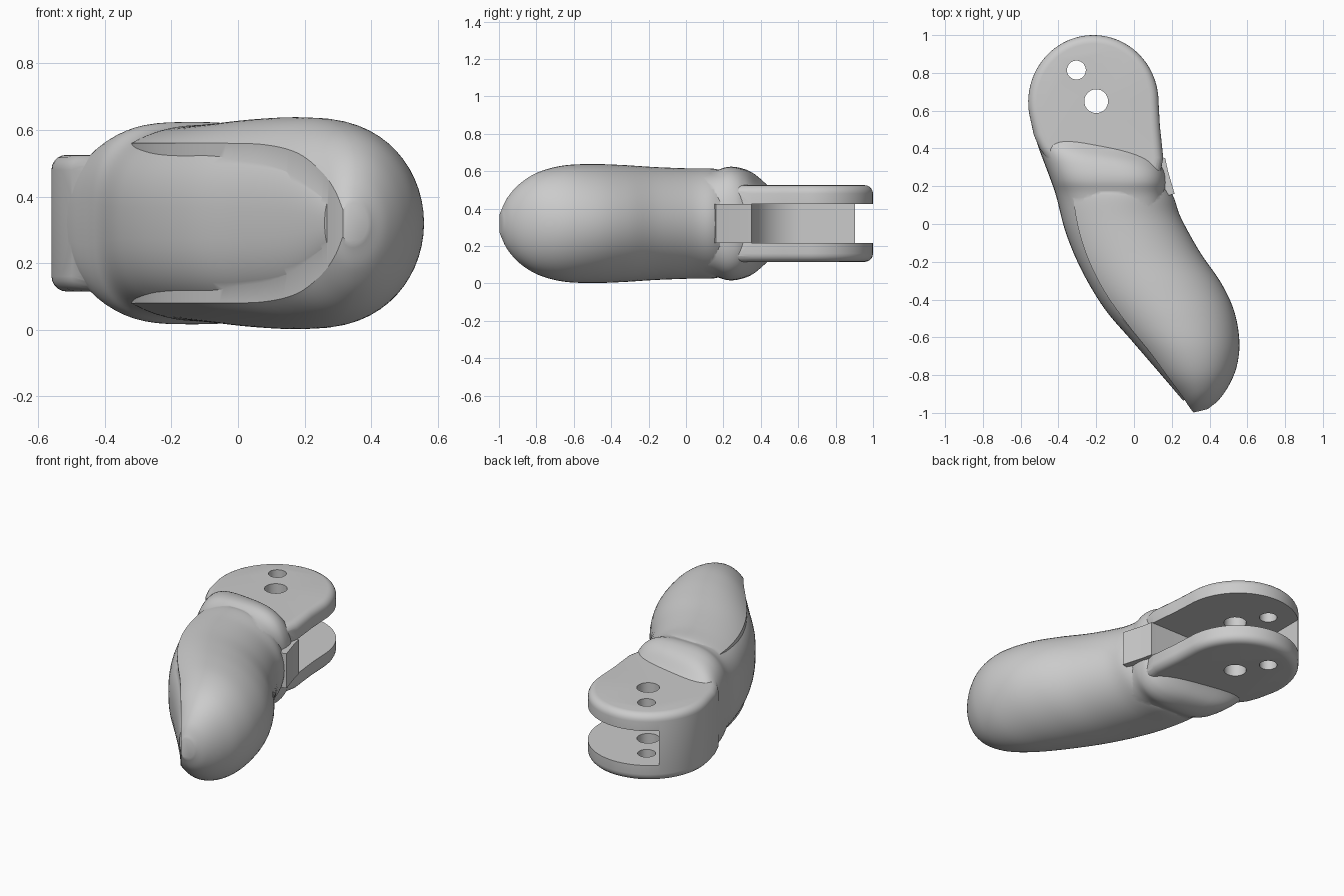
import bpy, bmesh
from math import sin, cos, pi, radians
from mathutils import Vector

if "Cube" in bpy.data.objects:
    bpy.data.objects.remove(bpy.data.objects["Cube"])

MID = 0.32  # height of the mirror plane


def make_object(name, bm):
    bmesh.ops.recalc_face_normals(bm, faces=bm.faces)
    mesh = bpy.data.meshes.new(name)
    bm.to_mesh(mesh)
    bm.free()
    ob = bpy.data.objects.new(name, mesh)
    bpy.context.collection.objects.link(ob)
    return ob


def smooth_rows(rows, steps=6):
    """Catmull-Rom interpolation through rows of numbers."""
    pts = [Vector(r) for r in rows]
    pts = [2 * pts[0] - pts[1]] + pts + [2 * pts[-1] - pts[-2]]
    out = []
    for i in range(1, len(pts) - 2):
        a, b, c, d = pts[i - 1:i + 3]
        for k in range(steps):
            t = k / steps
            out.append(0.5 * (2 * b + (c - a) * t + (2 * a - 5 * b + 4 * c - d) * t * t
                              + (3 * b - a - 3 * c + d) * t ** 3))
    return out + [pts[-2]]


def loft(name, rows, section):
    """Each row: left x, left y, right x, right y, half height, shape value."""
    bm = bmesh.new()
    rings = []
    for lx, ly, rx, ry, h, s in smooth_rows(rows):
        rings.append([bm.verts.new((lx + (rx - lx) * u, ly + (ry - ly) * u, MID + z))
                      for u, z in section(h, s)])
    n = len(rings[0])
    for a, b in zip(rings, rings[1:]):
        for i in range(n):
            bm.faces.new((a[i], a[(i + 1) % n], b[(i + 1) % n], b[i]))
    bm.faces.new(rings[0])
    bm.faces.new(rings[-1])
    return make_object(name, bm)


def oval(h, power):
    """Superellipse section."""
    def p(v):
        return (abs(v) ** (2 / power)) * (1 if v >= 0 else -1)
    return [(0.5 + 0.5 * p(cos(2 * pi * i / 64)), h * p(sin(2 * pi * i / 64)))
            for i in range(64)]


def pad_section(h, rim):
    """Oval cut flat on its left side, leaving a rim of given half width."""
    c, n = 0.38, 28
    k = min(rim / h, 0.95)
    left = c / (1 - k * k) ** 0.5
    half = []
    for i in range(n + 1):
        ang = pi * i / n
        if ang < pi / 2:
            half.append((c + (1 - c) * cos(ang), h * sin(ang)))
        else:
            end = (1 - k * k) ** 0.5
            u = -end * (ang - pi / 2) / (pi / 2)
            half.append((c + left * u, h * (1 - u * u) ** 0.5))
    return half + [(u, -z) for u, z in reversed(half[1:])]


def prism(name, outline, z0, z1, bevel=0):
    bm = bmesh.new()
    face = bm.faces.new([bm.verts.new((x, y, z0)) for x, y in outline])
    ext = bmesh.ops.extrude_face_region(bm, geom=[face])
    bmesh.ops.translate(bm, vec=(0, 0, z1 - z0),
                        verts=[g for g in ext["geom"] if isinstance(g, bmesh.types.BMVert)])
    if bevel:
        edges = [e for e in bm.edges if abs(e.verts[0].co.z - e.verts[1].co.z) < 1e-5]
        bmesh.ops.bevel(bm, geom=edges, offset=bevel, segments=5, profile=0.5, affect='EDGES')
    return make_object(name, bm)


def arc(cx, cy, rx, ry, a0, a1, n):
    return [(cx + rx * cos(radians(a0 + (a1 - a0) * i / n)),
             cy + ry * sin(radians(a0 + (a1 - a0) * i / n))) for i in range(n + 1)]


def boolean(target, tool, operation):
    mod = target.modifiers.new(operation.lower(), 'BOOLEAN')
    mod.operation, mod.object, mod.solver = operation, tool, 'EXACT'
    bpy.context.view_layer.objects.active = target
    bpy.ops.object.modifier_apply(modifier=mod.name)
    bpy.data.objects.remove(tool)


# Nail-side shell running from the hinge flare to the tip
shell = loft("finger_segment", [
    (-0.54, 0.54, 0.13, 0.38, 0.17, 3.2),
    (-0.525, 0.47, 0.14, 0.35, 0.21, 3.2),
    (-0.50, 0.39, 0.15, 0.31, 0.27, 3.0),
    (-0.47, 0.31, 0.165, 0.27, 0.297, 3.0),
    (-0.44, 0.23, 0.17, 0.22, 0.303, 3.0),
    (-0.41, 0.14, 0.17, 0.14, 0.283, 2.8),
    (-0.36, -0.05, 0.20, 0.0, 0.28, 2.6),
    (-0.275, -0.25, 0.28, -0.15, 0.28, 2.6),
    (-0.155, -0.45, 0.35, -0.30, 0.28, 2.6),
    (-0.01, -0.62, 0.42, -0.42, 0.275, 2.6),
    (0.145, -0.80, 0.46, -0.64, 0.235, 2.5),
    (0.26, -0.935, 0.44, -0.84, 0.13, 2.3)], oval)

# Soft finger pad with a raised rim around the nail
pad = loft("finger_pad", [
    (-0.29, 0.205, 0.19, 0.18, 0.275, 0.225),
    (-0.32, 0.16, 0.215, 0.13, 0.293, 0.24),
    (-0.30, 0.0, 0.25, 0.03, 0.295, 0.24),
    (-0.245, -0.18, 0.35, -0.15, 0.302, 0.24),
    (-0.155, -0.36, 0.46, -0.31, 0.313, 0.24),
    (-0.035, -0.53, 0.53, -0.46, 0.318, 0.24),
    (0.085, -0.68, 0.558, -0.62, 0.31, 0.235),
    (0.18, -0.81, 0.545, -0.75, 0.275, 0.21),
    (0.25, -0.905, 0.505, -0.85, 0.215, 0.155),
    (0.29, -0.965, 0.45, -0.93, 0.14, 0.10),
    (0.315, -0.998, 0.39, -0.98, 0.06, 0.04)], pad_section)

# Rounded hinge fork
fork = prism("hinge_fork", arc(-0.215, 0.645, 0.345, 0.355, 0, 195, 48) + [
    (-0.53, 0.47), (-0.50, 0.40), (-0.40, 0.27), (0.13, 0.22), (0.155, 0.35), (0.137, 0.52)],
    MID - 0.205, MID + 0.205, 0.045)

# Slot open at the back and right, closed on the left
slot = prism("slot_cutter", [(-0.45, 1.1)] + arc(-0.18, 0.62, 0.27, 0.27, 180, 270, 16)
             + [(0.3, 0.35), (0.3, 1.1)], MID - 0.105, MID + 0.105)

# Core tab between the fork plates
core = prism("core_tab", [(-0.1, 0.345), (0.165, 0.35), (0.18, 0.28), (0.215, 0.16), (0.0, 0.1)],
             MID - 0.105, MID + 0.105)

for part in (fork, pad, core):
    boolean(shell, part, 'UNION')
boolean(shell, slot, 'DIFFERENCE')

# Pin holes through both plates
for x, y, r in ((-0.20, 0.65, 0.063), (-0.305, 0.815, 0.05)):
    boolean(shell, prism("hole_cutter", arc(x, y, r, r, 0, 348.75, 31), -0.2, 0.9), 'DIFFERENCE')

bpy.ops.object.select_all(action='DESELECT')
shell.select_set(True)
bpy.context.view_layer.objects.active = shell
bpy.ops.object.shade_smooth_by_angle(angle=radians(32))
